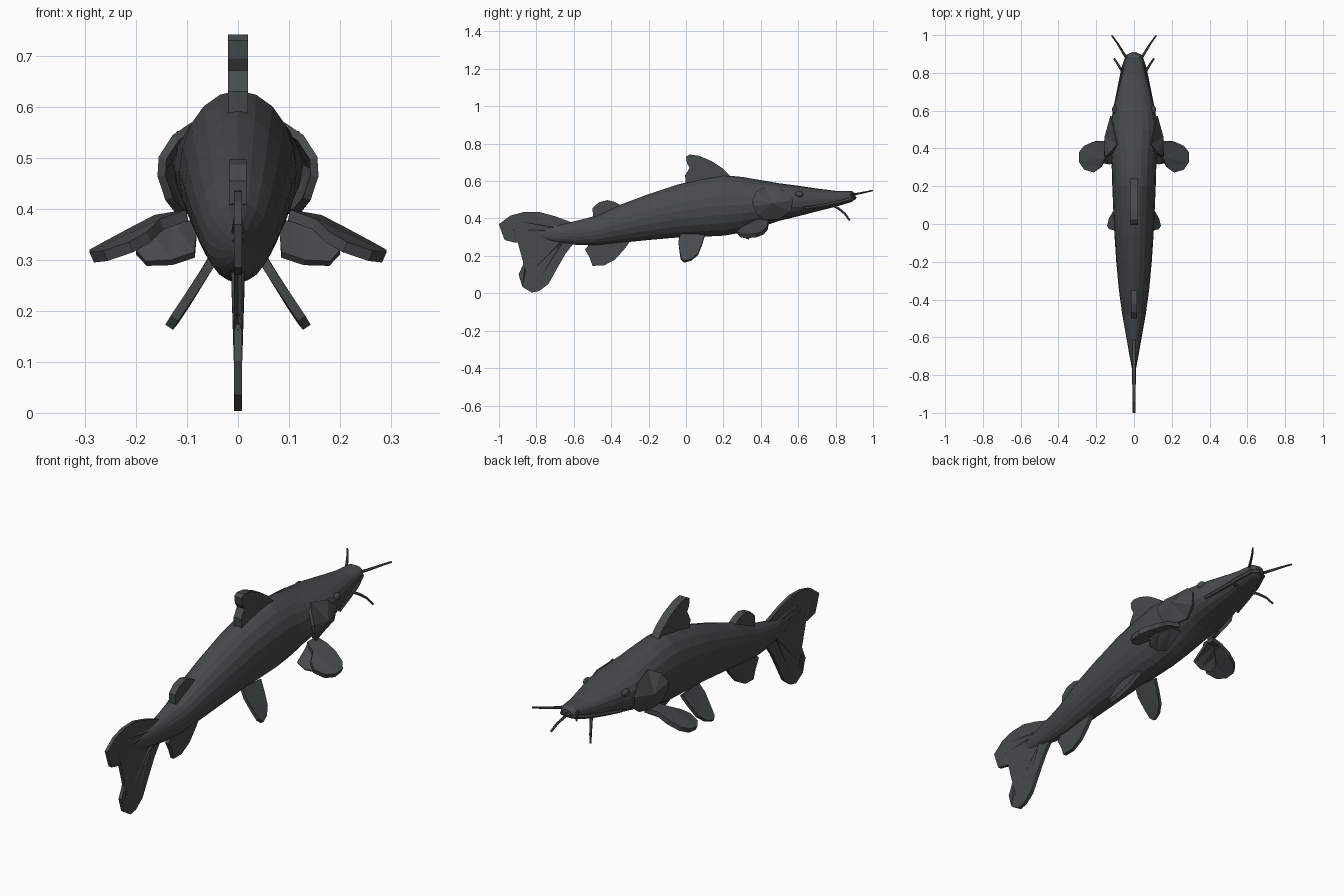
import bpy, bmesh, math
from mathutils import Vector

skin = bpy.data.materials.new("dark slate grey")
skin.diffuse_color = (0.062, 0.070, 0.070, 1)


def finish(name, bm):
    bmesh.ops.recalc_face_normals(bm, faces=bm.faces)
    me = bpy.data.meshes.new(name)
    bm.to_mesh(me)
    bm.free()
    me.materials.append(skin)
    ob = bpy.data.objects.new(name, me)
    bpy.context.collection.objects.link(ob)
    return ob


def loft(name, rings):
    """Skin a list of equal rings and close both ends."""
    bm = bmesh.new()
    vs = [[bm.verts.new(p) for p in r] for r in rings]
    n = len(vs[0])
    for a, b in zip(vs, vs[1:]):
        for i in range(n):
            j = (i + 1) % n
            bm.faces.new((a[i], a[j], b[j], b[i]))
    bm.faces.new(vs[0])
    bm.faces.new(vs[-1])
    return finish(name, bm)


def plate(name, pts, thick, hub=None):
    """Thin fin from an outline; a hub point makes it bulge."""
    bm = bmesh.new()
    vs = [bm.verts.new(p) for p in pts]
    if hub:
        h = bm.verts.new(hub)
        for i in range(len(vs)):
            bm.faces.new((vs[i], vs[(i + 1) % len(vs)], h))
    else:
        bmesh.ops.triangulate(bm, faces=[bm.faces.new(vs)])
    ob = finish(name, bm)
    m = ob.modifiers.new("thickness", 'SOLIDIFY')
    m.thickness = thick
    m.offset = 0
    return ob


def tube(name, pts, r0, r1, sides=6):
    """Tapered tube along a path."""
    pts = [Vector(p) for p in pts]
    rings = []
    for k, p in enumerate(pts):
        d = (pts[min(k + 1, len(pts) - 1)] - pts[max(k - 1, 0)]).normalized()
        u = d.cross(Vector((0, 0, 1))).normalized()
        v = d.cross(u)
        r = r0 + (r1 - r0) * k / (len(pts) - 1)
        rings.append([p + r * (math.cos(a) * u + math.sin(a) * v)
                      for a in (2 * math.pi * i / sides for i in range(sides))])
    return loft(name, rings)


# body: y, top z, bottom z, half width, squareness
sections = [
    (0.905, .535, .505, .022, 2.2), (0.885, .547, .488, .045, 2.4),
    (0.80, .548, .463, .062, 2.5), (0.70, .560, .438, .088, 2.5),
    (0.60, .575, .412, .112, 2.4), (0.50, .588, .388, .128, 2.2),
    (0.40, .605, .355, .125, 2.0), (0.30, .622, .325, .118, 2.0),
    (0.20, .632, .308, .115, 2.0), (0.08, .612, .302, .110, 2.0),
    (-0.05, .580, .298, .104, 2.0), (-0.20, .530, .285, .094, 2.0),
    (-0.35, .474, .270, .080, 2.0), (-0.48, .415, .256, .062, 2.0),
    (-0.58, .389, .258, .044, 2.0), (-0.68, .365, .272, .027, 2.0),
    (-0.78, .345, .288, .008, 2.0)]
rings = []
for y, zt, zb, w, n in sections:
    ring = []
    for i in range(20):
        a = 2 * math.pi * i / 20
        c, s = math.cos(a), math.sin(a)
        ring.append((w * math.copysign(abs(c) ** (2 / n), c), y,
                     (zt + zb) / 2 + (zt - zb) / 2 * math.copysign(abs(s) ** (2 / n), s)))
    rings.append(ring)
loft("body", rings)

# fins on the centre line, outlines in (y, z)
caudal = [(-.60, .375), (-.70, .412), (-.79, .436), (-.87, .434), (-.94, .415), (-1.0, .37),
          (-.985, .325), (-.97, .285), (-.91, .27), (-.87, .278), (-.83, .258), (-.855, .19),
          (-.895, .10), (-.875, .035), (-.825, .004), (-.785, .012), (-.735, .05),
          (-.685, .14), (-.645, .21), (-.60, .268)]
dorsal = [(.24, .625), (.20, .665), (.14, .705), (.07, .735), (.02, .742), (0, .73),
          (.005, .695), (.02, .672), (-.005, .63), (0, .57), (.12, .57)]
adipose = [(-.33, .46), (-.38, .488), (-.42, .498), (-.465, .487), (-.50, .455),
           (-.497, .41), (-.46, .39), (-.38, .42)]
anal = [(-.29, .29), (-.33, .235), (-.38, .18), (-.44, .148), (-.50, .147), (-.515, .19),
        (-.54, .235), (-.52, .258), (-.42, .29)]
for name, outline, t in (("tail_fin", caudal, .016), ("dorsal_fin", dorsal, .040),
                         ("adipose_fin", adipose, .034), ("anal_fin", anal, .018)):
    plate(name, [(0, y, z) for y, z in outline], t)

# raised rays in the tail
for y, z in ((-.93, .39), (-.94, .34), (-.85, .09), (-.79, .06)):
    tube("tail_ray", [(0, -.66, .32 + (z - .25) * .2), (0, y, z)], .014, .007)

for s in (1, -1):
    def side(pts):
        return [(s * x, y, z) for x, y, z in pts]

    # paired fins
    plate("pectoral_fin", side([
        (.10, .45, .385), (.16, .44, .378), (.21, .437, .352), (.26, .415, .325), (.287, .38, .31),
        (.287, .33, .305), (.26, .29, .308), (.21, .275, .325), (.175, .30, .345),
        (.15, .35, .37), (.10, .38, .388)]), .022)
    plate("lower_pectoral_lobe", side([
        (.08, .43, .37), (.13, .42, .375), (.17, .38, .35), (.20, .35, .315),
        (.18, .33, .293), (.13, .32, .295), (.085, .33, .31)]), .014)
    plate("pelvic_fin", side([
        (.045, .10, .31), (.075, .085, .26), (.105, .065, .21), (.125, .03, .18),
        (.135, -.01, .168), (.125, -.028, .185), (.095, -.035, .23), (.065, -.04, .275),
        (.04, -.03, .315)]), .018)

    # flared gill cover
    plate("gill_cover", side([
        (.085, .42, .565), (.105, .52, .545), (.118, .57, .50), (.112, .56, .44),
        (.095, .50, .40), (.115, .42, .395), (.135, .38, .42), (.150, .36, .465),
        (.148, .355, .50), (.122, .375, .54)]), .016, hub=(s * .148, .46, .48))

    # eye
    bm = bmesh.new()
    bmesh.ops.create_icosphere(bm, subdivisions=2, radius=1)
    for v in bm.verts:
        v.co = Vector((s * .102 + v.co.x * .014, .605 + v.co.y * .024, .53 + v.co.z * .018))
    finish("eye", bm)

    # lip and whiskers
    tube("upper_lip", side([(0, .90, .512), (.035, .888, .505), (.058, .82, .486),
                            (.077, .73, .468), (.098, .63, .452)]), .012, .008)
    tube("long_whisker", side([(.035, .87, .525), (.065, .92, .533), (.09, .96, .541),
                               (.118, .998, .550)]), .007, .004)
    tube("chin_whisker", side([(.05, .79, .468), (.07, .82, .45), (.088, .85, .425),
                               (.105, .875, .39)]), .007, .005)
